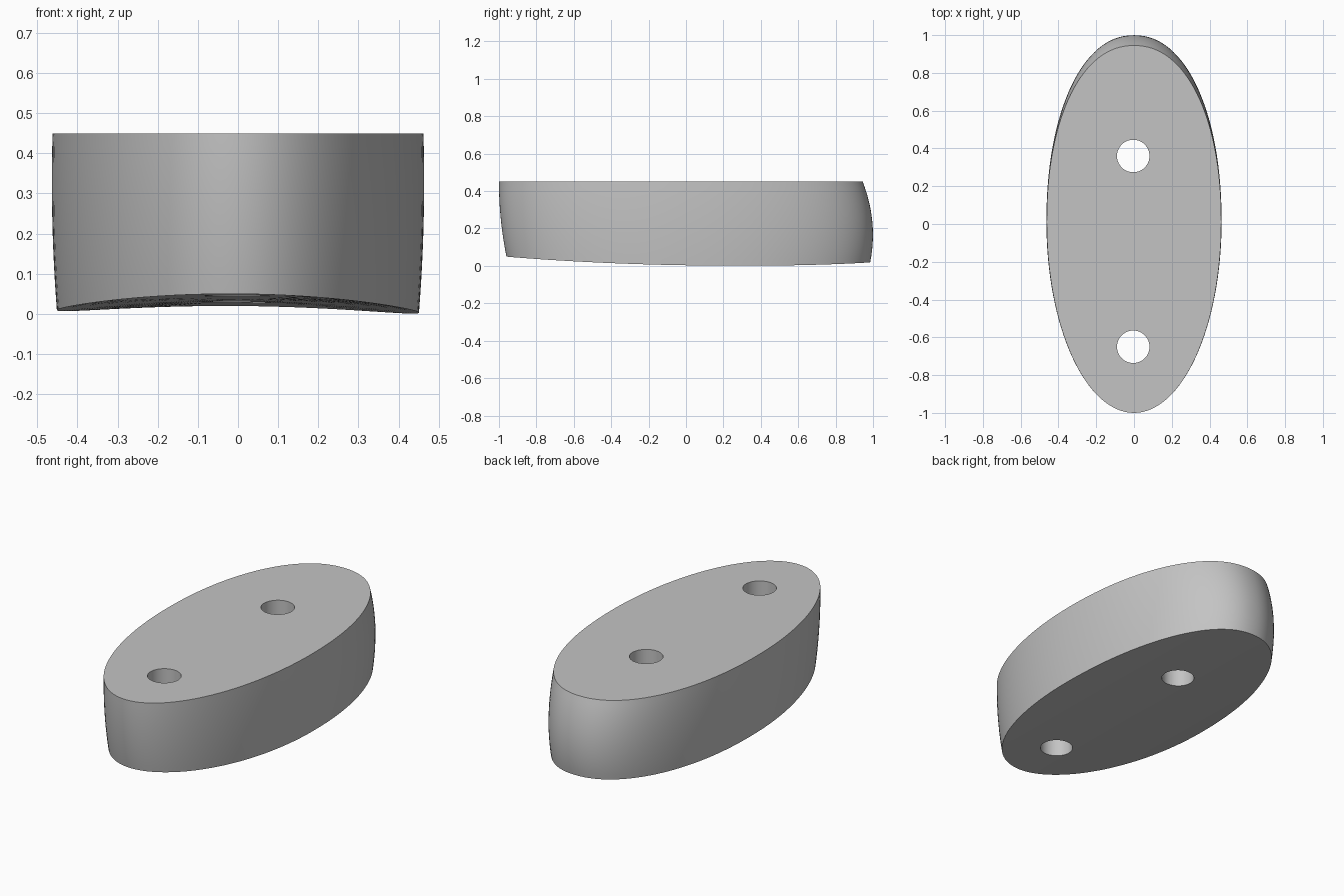
import bpy
import bmesh
from math import sin, cos, pi, copysign

if "Cube" in bpy.data.objects:
    bpy.data.objects.remove(bpy.data.objects["Cube"], do_unlink=True)

TOP = 0.45         # height of the flat top
SPLIT = 0.01       # widest station along y
SEGMENTS = 128
LEVELS = 14
CAP_RINGS = 10


def parabola(points, z):
    """Smooth side profile through three (z, value) points."""
    total = 0
    for i, (zi, value) in enumerate(points):
        for j, (zj, _) in enumerate(points):
            if i != j:
                value *= (z - zj) / (zi - zj)
        total += value
    return total


FRONT = [(0.05, -0.96), (0.22, -0.987), (TOP, -1.0)]
BACK = [(0.02, 0.985), (0.22, 0.9975), (TOP, 0.945)]
WIDTH = [(0.005, 0.451), (0.25, 0.463), (TOP, 0.462)]


def underside(x, y):
    """Gently arched, slightly tilted bottom surface."""
    return 0.035 - 0.0155 * y - 0.14 * x * x - 0.007 * x


def outline(angle, z):
    """Oval section at height z, a little fuller towards the back."""
    c, s = cos(angle), sin(angle)
    power = 2 / 2.15 if s > 0 else 1
    end = parabola(BACK if s > 0 else FRONT, z) - SPLIT
    x = parabola(WIDTH, z) * copysign(abs(c) ** power, c)
    return x, SPLIT + abs(end) * copysign(abs(s) ** power, s)


def wall_point(angle, level):
    z = level * TOP
    for _ in range(4):
        x, y = outline(angle, z)
        z = underside(x, y) * (1 - level) + TOP * level
    return x, y, z


def bridge(bm, lower, upper):
    for i in range(SEGMENTS):
        j = (i + 1) % SEGMENTS
        bm.faces.new((lower[i], lower[j], upper[j], upper[i]))


# Curved wall
bm = bmesh.new()
angles = [2 * pi * i / SEGMENTS for i in range(SEGMENTS)]
rings = [[bm.verts.new(wall_point(a, k / LEVELS)) for a in angles]
         for k in range(LEVELS + 1)]
for lower, upper in zip(rings, rings[1:]):
    bridge(bm, lower, upper)

# Flat top in two halves, meeting at the widest station
half = SEGMENTS // 2
top = rings[-1]
bm.faces.new(top[:half + 1])
bm.faces.new(top[half:] + top[:1])

# Arched underside
outer = rings[0]
previous = outer
for k in range(CAP_RINGS - 1, 0, -1):
    scale = k / CAP_RINGS
    ring = []
    for v in outer:
        x, y = v.co.x * scale, SPLIT + (v.co.y - SPLIT) * scale
        ring.append(bm.verts.new((x, y, underside(x, y))))
    bridge(bm, ring, previous)
    previous = ring
centre = bm.verts.new((0, SPLIT, underside(0, SPLIT)))
for i in range(SEGMENTS):
    bm.faces.new((centre, previous[(i + 1) % SEGMENTS], previous[i]))
bmesh.ops.recalc_face_normals(bm, faces=bm.faces)

mesh = bpy.data.meshes.new("oval_spacer")
bm.to_mesh(mesh)
bm.free()
body = bpy.data.objects.new("oval_spacer", mesh)
bpy.context.collection.objects.link(body)

# Material
grey = bpy.data.materials.new("light_grey")
grey.use_nodes = True
colour = (0.55, 0.55, 0.55, 1)
grey.diffuse_color = colour
grey.node_tree.nodes["Principled BSDF"].inputs["Base Color"].default_value = colour
mesh.materials.append(grey)

# Two vertical bolt holes
for name, y in (("front_hole_cutter", -0.65), ("back_hole_cutter", 0.36)):
    bpy.ops.mesh.primitive_cylinder_add(vertices=64, radius=0.086, depth=1.2,
                                        location=(-0.004, y, 0.2))
    cutter = bpy.context.object
    cutter.name = name
    cutter.hide_render = True
    cutter.data.materials.append(grey)
    bpy.ops.object.select_all(action='DESELECT')
    body.select_set(True)
    bpy.context.view_layer.objects.active = body
    cut = body.modifiers.new(name, 'BOOLEAN')
    cut.operation = 'DIFFERENCE'
    cut.solver = 'EXACT'
    cut.object = cutter
    bpy.ops.object.modifier_apply(modifier=cut.name)
    bpy.data.objects.remove(cutter, do_unlink=True)

# Smooth walls with crisp rims
bpy.ops.object.shade_smooth_by_angle(angle=pi / 6)
